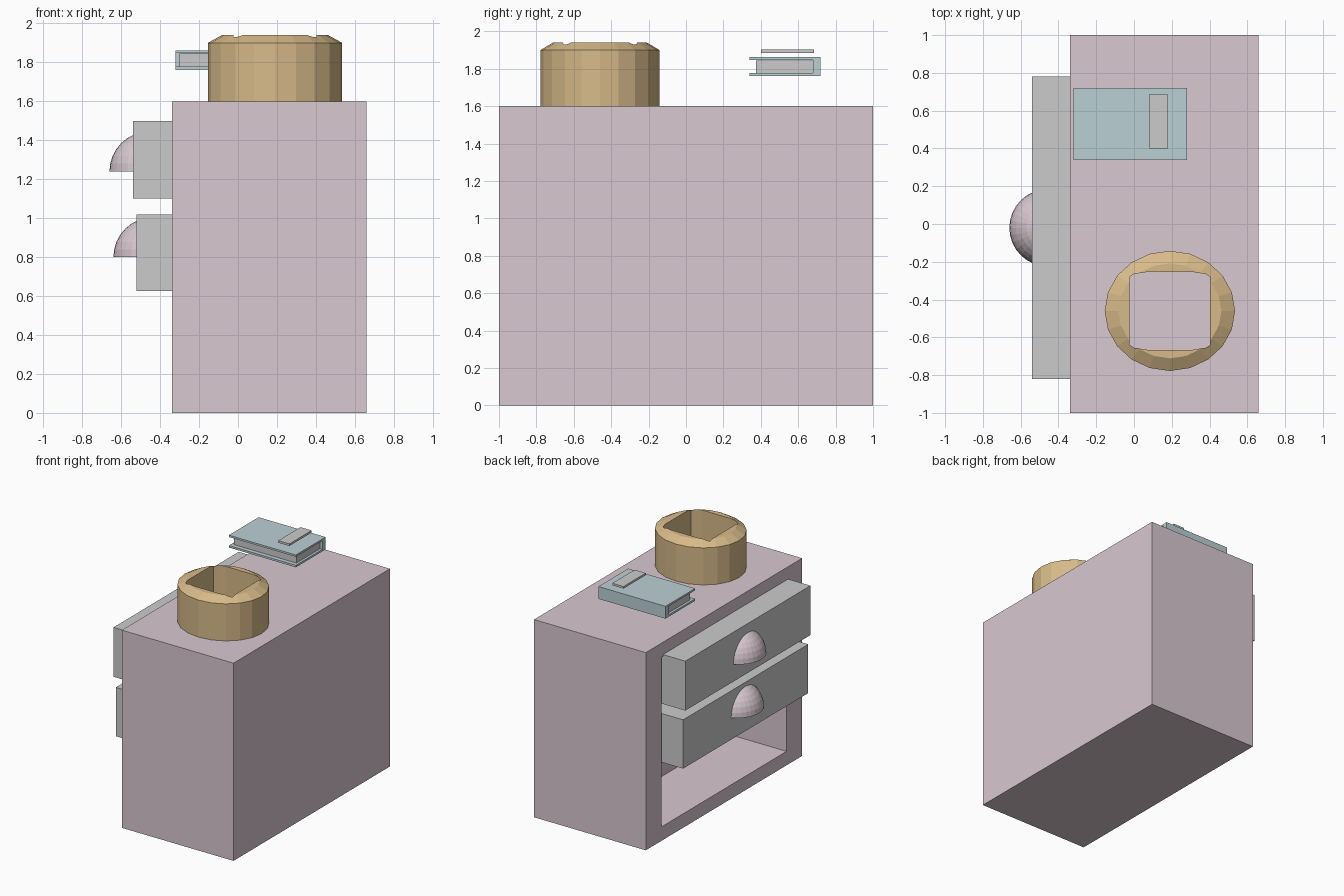
import bpy, bmesh, math
from mathutils import Vector, Matrix

if "Cube" in bpy.data.objects:
    bpy.data.objects.remove(bpy.data.objects["Cube"])


def material(name, rgb):
    m = bpy.data.materials.new(name)
    m.diffuse_color = (*rgb, 1)
    m.use_nodes = True
    m.node_tree.nodes["Principled BSDF"].inputs["Base Color"].default_value = m.diffuse_color
    return m


PINK = material("dusty_pink", (0.69, 0.58, 0.63))
BROWN = material("ochre", (0.68, 0.49, 0.25))
TEAL = material("teal", (0.50, 0.63, 0.66))


def add_object(name, bm, mat=None):
    bmesh.ops.recalc_face_normals(bm, faces=bm.faces)
    me = bpy.data.meshes.new(name)
    bm.to_mesh(me)
    bm.free()
    ob = bpy.data.objects.new(name, me)
    bpy.context.collection.objects.link(ob)
    if mat:
        me.materials.append(mat)
    return ob


def box_bm(lo, hi):
    lo, hi = Vector(lo), Vector(hi)
    bm = bmesh.new()
    bmesh.ops.create_cube(bm, size=1)
    for v in bm.verts:
        v.co = (lo + hi) / 2 + v.co * (hi - lo)
    return bm


def box(name, lo, hi, mat=None):
    return add_object(name, box_bm(lo, hi), mat)


def prism(name, rings, mat=None):
    """Closed solid through rings of equal point count."""
    bm = bmesh.new()
    loops = [[bm.verts.new(p) for p in ring] for ring in rings]
    n = len(loops[0])
    for a, b in zip(loops, loops[1:]):
        for i in range(n):
            j = (i + 1) % n
            bm.faces.new((a[i], a[j], b[j], b[i]))
    bm.faces.new(loops[0])
    bm.faces.new(loops[-1])
    return add_object(name, bm, mat)


# Cabinet: block with a recess pushed in from the -x side
bm = box_bm((-0.34, -1, 0), (0.66, 1, 1.6))
bm.normal_update()
front = min(bm.faces, key=lambda f: f.calc_center_median().x)
bmesh.ops.inset_individual(bm, faces=[front], thickness=0.16)
c = front.calc_center_median()
for v in front.verts:
    v.co.y = math.copysign(0.8, v.co.y)
inner = bmesh.ops.extrude_discrete_faces(bm, faces=[front])["faces"][0]
bmesh.ops.translate(bm, verts=inner.verts, vec=(0.5, 0, 0))
add_object("cabinet", bm, PINK)


# Drawers, each with a half-dome pull
def drawer(label, x, z0, z1, pull_z):
    box(label + "_drawer", (x, -0.82, z0), (x + 0.4, 0.78, z1))
    dome = bmesh.new()
    bmesh.ops.create_uvsphere(dome, u_segments=32, v_segments=16, radius=0.205)
    bmesh.ops.bisect_plane(dome, geom=dome.verts[:] + dome.edges[:] + dome.faces[:],
                           plane_co=(0, 0, 0), plane_no=(0, 0, 1), clear_inner=True)
    bmesh.ops.translate(dome, verts=dome.verts, vec=(x + 0.085, -0.02, pull_z))
    add_object(label + "_drawer_pull", dome, PINK)


drawer("upper", -0.54, 1.10, 1.50, 1.24)
drawer("lower", -0.52, 0.625, 1.02, 0.80)

# Pot: 20-sided chamfered oval with a squarish hole through it
CX, CY = 0.19, -0.46


def oval(scale, z, n=20):
    return [(CX + 0.345 * scale * math.cos(2 * math.pi * i / n),
             CY + 0.318 * scale * math.sin(2 * math.pi * i / n), z) for i in range(n)]


pot = prism("pot", [oval(1, 1.6), oval(1, 1.9), oval(0.79, 1.94)], BROWN)
half = [(0.213, 0.18), (0.19, 0.195), (0.12, 0.206), (-0.12, 0.206), (-0.19, 0.195), (-0.213, 0.18)]
outline = half + [(-x, -y) for x, y in half]
cutter = prism("pot_hole_cutter", [[(CX + x, CY + y, z) for x, y in outline] for z in (1.5, 2.1)])
cutter.hide_render = True
mod = pot.modifiers.new("hole", "BOOLEAN")
mod.operation = "DIFFERENCE"
mod.solver = "EXACT"
mod.object = cutter
bpy.context.view_layer.objects.active = pot
bpy.ops.object.modifier_apply(modifier="hole")
bpy.data.objects.remove(cutter, do_unlink=True)

# Book: C-shaped cover with the spine towards +y, page block, and title plate
cover = [(0.34, 1.762), (0.72, 1.762), (0.72, 1.862), (0.34, 1.862),
         (0.34, 1.847), (0.68, 1.847), (0.68, 1.778), (0.34, 1.778)]
prism("book_cover", [[(x, y, z) for y, z in cover] for x in (-0.32, 0.28)], TEAL)
box("book_pages", (-0.30, 0.375, 1.778), (0.26, 0.68, 1.845))
box("book_plate", (0.08, 0.40, 1.885), (0.18, 0.685, 1.902))
